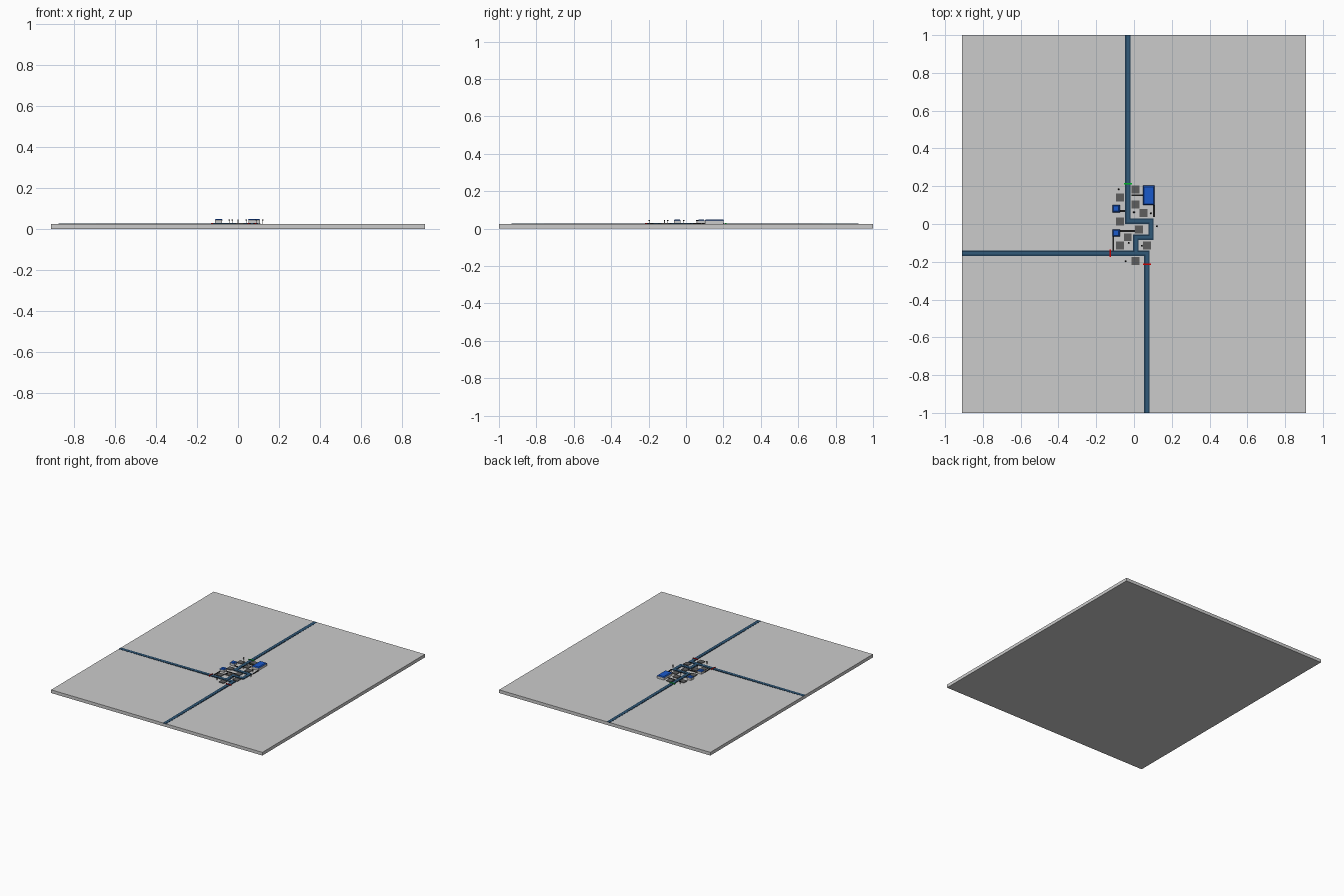
import bpy, bmesh
from mathutils import Vector

if "Cube" in bpy.data.objects:
    bpy.data.objects.remove(bpy.data.objects["Cube"])

GROUND = 0.025


def material(name, rgb):
    m = bpy.data.materials.new(name)
    m.diffuse_color = (*rgb, 1)
    m.use_nodes = True
    m.node_tree.nodes["Principled BSDF"].inputs["Base Color"].default_value = m.diffuse_color
    return m


NAVY = material("navy", (0.012, 0.04, 0.08))
STEEL = material("steel_blue", (0.03, 0.10, 0.19))
BLUE = material("roof_blue", (0.01, 0.10, 0.60))
BLACK = material("black", (0.01, 0.01, 0.01))
DARK = material("dark_grey", (0.11, 0.11, 0.11))
GREEN = material("green", (0.0, 0.45, 0.02))
RED = material("red", (0.55, 0.0, 0.0))


def finish(name, bm, mat=None):
    bmesh.ops.recalc_face_normals(bm, faces=bm.faces)
    me = bpy.data.meshes.new(name)
    bm.to_mesh(me)
    bm.free()
    if mat:
        me.materials.append(mat)
    ob = bpy.data.objects.new(name, me)
    bpy.context.collection.objects.link(ob)
    return ob


def box(name, x0, x1, y0, y1, z0, z1, mat=None, inset=0.0):
    """Box whose top can be drawn in to make a tapered roof."""
    bm = bmesh.new()
    bmesh.ops.create_cube(bm, size=1)
    for v in bm.verts:
        i = inset if v.co.z > 0 else 0
        v.co = (x1 - i if v.co.x > 0 else x0 + i,
                y1 - i if v.co.y > 0 else y0 + i,
                z1 if v.co.z > 0 else z0)
    return finish(name, bm, mat)


def strip(name, pts, width, lift, mat, base=0.02):
    """Solid ribbon with mitred corners along (x, y, z) points."""
    pts = [Vector(p) for p in pts]
    dirs = [(b - a).to_2d().normalized() for a, b in zip(pts, pts[1:])]
    bm = bmesh.new()
    rings = []
    for i, p in enumerate(pts):
        d0, d1 = dirs[max(i - 1, 0)], dirs[min(i, len(dirs) - 1)]
        n0, n1 = Vector((-d0.y, d0.x)), Vector((-d1.y, d1.x))
        off = (n0 + n1) / (1 + n0.dot(n1)) * width / 2
        rings.append([bm.verts.new((p.x + s * off.x, p.y + s * off.y, z))
                      for s, z in ((-1, base), (1, base), (1, p.z + lift), (-1, p.z + lift))])
    for a, b in zip(rings, rings[1:]):
        for k in range(4):
            bm.faces.new((a[k], a[(k + 1) % 4], b[(k + 1) % 4], b[k]))
    bm.faces.new(rings[0])
    bm.faces.new(rings[-1])
    return finish(name, bm, mat)


# ground slab
box("ground_slab", -0.91, 0.91, -1, 1, 0, GROUND)

# roads: rise gently from the slab edges to the middle
HI = 0.0285
LO = 0.0255
main = [(-0.032, 1, LO), (-0.032, 0.015, HI), (0.09, 0.015, HI), (0.09, -0.07, HI),
        (0.01, -0.07, HI), (0.01, -0.155, HI), (0.068, -0.155, HI), (0.068, -1, LO)]
west = [(-0.91, -0.155, LO), (0.005, -0.155, HI)]
for label, path in (("main", main), ("west", west)):
    strip(label + "_road", path, 0.029, 0, NAVY)
    strip(label + "_road_lane", path, 0.015, 0.0006, STEEL)

# gates at the entrances
box("start_gate", -0.054, -0.011, 0.209, 0.217, GROUND, 0.031, GREEN)
box("west_gate", -0.130, -0.122, -0.176, -0.134, GROUND, 0.031, RED)
box("south_gate", 0.047, 0.089, -0.217, -0.209, GROUND, 0.031, RED)

# buildings: grey walls, blue tapered roofs
for i, (x0, x1, y0, y1) in enumerate([(0.048, 0.109, 0.10, 0.203),
                                      (-0.114, -0.075, 0.062, 0.10),
                                      (-0.114, -0.075, -0.066, -0.028)]):
    box(f"building_walls_{i}", x0 + .002, x1 - .002, y0 + .002, y1 - .002, GROUND, 0.044)
    box(f"building_roof_{i}", x0, x1, y0, y1, 0.044, 0.050, BLUE, 0.006)

# footpaths
for i, (x0, x1, y0, y1) in enumerate([(-0.012, 0.048, 0.147, 0.156),
                                      (0.101, 0.110, 0.037, 0.10),
                                      (-0.075, -0.046, 0.064, 0.073),
                                      (-0.075, 0.008, -0.042, -0.033),
                                      (-0.114, -0.105, -0.14, -0.066)]):
    box(f"footpath_{i}", x0, x1, y0, y1, GROUND, 0.028, BLACK)

# raised plots
plots = [(0.008, 0.183), (-0.074, 0.141), (0.008, 0.104), (0.05, 0.058), (-0.074, 0.014),
         (0.026, -0.028), (-0.033, -0.07), (-0.074, -0.113), (0.068, -0.113), (0.008, -0.197)]
for i, (x, y) in enumerate(plots):
    box(f"plot_{i}", x - .021, x + .021, y - .021, y + .021, GROUND, 0.030, DARK)

# lamp posts
lamps = [(-0.08, 0.185), (0.12, -0.012), (-0.028, -0.098), (-0.043, -0.197),
         (0.0, 0.063), (0.088, 0.058), (0.04, -0.115)]
for i, (x, y) in enumerate(lamps):
    box(f"lamp_post_{i}", x - .0015, x + .0015, y - .0015, y + .0015, GROUND, 0.041)
    box(f"lamp_head_{i}", x - .004, x + .004, y - .004, y + .004, 0.041, 0.047, BLACK, 0.001)
